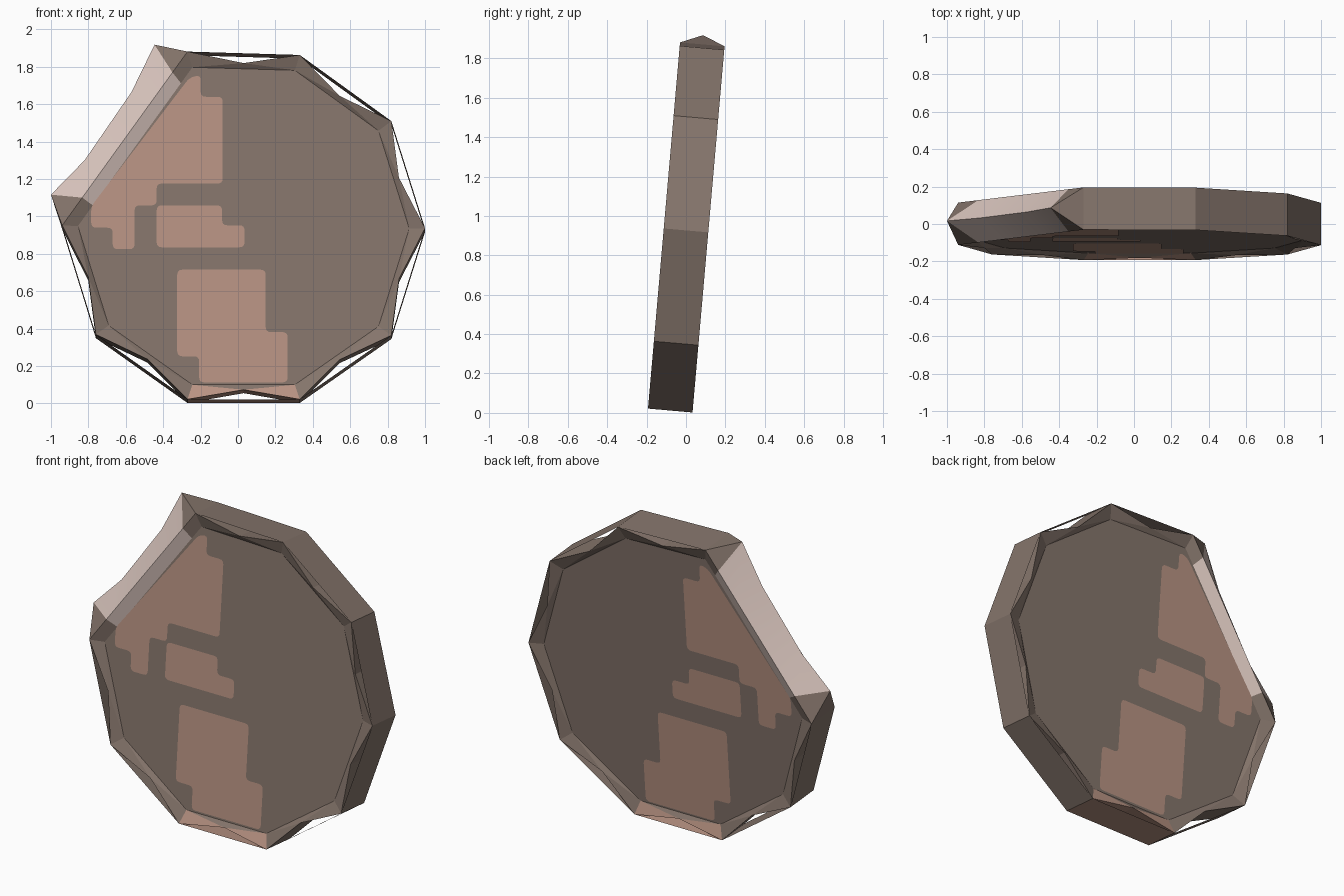
import bpy, bmesh, math
from mathutils import Vector

cube = bpy.data.objects.get("Cube")
if cube:
    bpy.data.objects.remove(cube, do_unlink=True)


def material(name, rgb):
    m = bpy.data.materials.new(name)
    m.use_nodes = True
    m.diffuse_color = (*rgb, 1)
    bsdf = m.node_tree.nodes["Principled BSDF"]
    bsdf.inputs["Base Color"].default_value = (*rgb, 1)
    bsdf.inputs["Roughness"].default_value = 0.8
    return m


GREY = material("brown grey", (0.235, 0.178, 0.148))
PINK = material("dusty pink", (0.48, 0.29, 0.225))
PALE = material("pale edge", (0.72, 0.58, 0.53))
MATS = [GREY, PINK, PALE]

HALF = 0.1135     # half thickness at the rim
RECESS = 0.03     # how far the faces sit below the rim
CENTER = Vector((0.03, 0.94))

# Rim corners, from the top right clockwise; the blade spans the last two
CORNERS = [Vector(p) for p in (
    (0.33, 1.86), (0.82, 1.505), (1.0, 0.93), (0.82, 0.355), (0.33, 0.012),
    (-0.27, 0.012), (-0.76, 0.36), (-0.94, 0.945), (-0.27, 1.878))]
INNER = [CENTER + (c - CENTER) * 0.913 for c in CORNERS]
RIDGE = [Vector(p) for p in ((-1.0, 1.12), (-0.82, 1.305), (-0.57, 1.67), (-0.446, 1.925))]
BOTTOM = 4        # index of the bottom edge


def at(p, d):
    """Point of the disc plane at depth d."""
    return Vector((p.x, d, p.y))


class Part:
    """Collects faces, each turned towards a given direction."""

    def __init__(self, name):
        self.name, self.bm = name, bmesh.new()

    def face(self, pts, ref, mat=0):
        f = self.bm.faces.new([self.bm.verts.new(p) for p in pts])
        f.normal_update()
        if f.normal.dot(ref) < 0:
            f.normal_flip()
        f.material_index = mat

    def finish(self, smooth=None):
        bmesh.ops.remove_doubles(self.bm, verts=self.bm.verts, dist=1e-5)
        me = bpy.data.meshes.new(self.name)
        self.bm.to_mesh(me)
        self.bm.free()
        for m in MATS:
            me.materials.append(m)
        ob = bpy.data.objects.new(self.name, me)
        bpy.context.collection.objects.link(ob)
        # The whole model leans back five degrees
        ob.rotation_euler.x = math.radians(-5)
        ob.location.y = -0.081
        if smooth:
            bpy.ops.object.select_all(action='DESELECT')
            ob.select_set(True)
            bpy.context.view_layer.objects.active = ob
            bpy.ops.object.shade_smooth_by_angle(angle=math.radians(smooth))
        return ob


def outward(p):
    return at(p - CENTER, 0)


# Notches: the middle of each rim edge pulled in
edges = [(i, (i + 1) % 9) for i in range(9) if i != 7]
notch = {}
for a, b in edges:
    mid = (CORNERS[a] + CORNERS[b]) / 2
    notch[a] = mid - (mid - CENTER).normalized() * 0.052

# Blade edge points along the rim chord and the inner crease
crest = [CORNERS[7].lerp(CORNERS[8], t) for t in (0.16, 0.37, 0.70, 0.88)]
crease = [INNER[7].lerp(INNER[8], t) for t in (0.13, 0.37, 0.70, 0.90)]

# Disc: recessed faces, sloped rim and notched wall
body = Part("disc_body")
for s in (-1, 1):
    ref = Vector((0, s, 0))
    rim, floor, dip = s * HALF, s * (HALF - RECESS), s * (HALF - 0.008)
    outline = INNER[:8] + crease + INNER[8:]
    body.face([at(p, floor) for p in outline], ref)
    for a, b in edges:
        ca, cb = at(CORNERS[a], rim), at(CORNERS[b], rim)
        ia, ib = at(INNER[a], floor), at(INNER[b], floor)
        m = at(notch[a], dip)
        edge_mat = 1 if a == BOTTOM else 0
        body.face([ca, m, ia], ref, edge_mat)
        body.face([m, ib, ia], ref)
        body.face([m, cb, ib], ref, edge_mat)
    # Rim ends beside the blade
    for k, e in ((7, 0), (8, 3)):
        body.face([at(CORNERS[k], rim), at(crest[e], rim),
                   at(crease[e], floor), at(INNER[k], floor)], ref)
        body.face([at(CORNERS[k], rim), at(crest[e], rim), at(RIDGE[e], 0)], ref)
for a, b in edges:
    m = notch[a]
    for k in (a, b):
        body.face([at(CORNERS[k], -HALF), at(m, -HALF + 0.008),
                   at(m, HALF - 0.008), at(CORNERS[k], HALF)],
                  outward(m), 1 if a == BOTTOM else 0)
for k, e in ((7, 0), (8, 3)):
    body.face([at(CORNERS[k], -HALF), at(RIDGE[e], 0), at(CORNERS[k], HALF)],
              Vector((-0.3, 0, -1)) if k == 7 else Vector((0.2, 0, 1)))
body.finish()

# Blade: inner bevel strip and two flanks meeting in a ridge
blade = Part("blade")
for s in (-1, 1):
    ref = Vector((0, s, 0))
    for i in range(3):
        j = i + 1
        c0, c1 = at(crest[i], s * HALF), at(crest[j], s * HALF)
        blade.face([at(crease[i], s * (HALF - RECESS)), at(crease[j], s * (HALF - RECESS)),
                    c1, c0], ref, 2)
        blade.face([c0, c1, at(RIDGE[j], 0), at(RIDGE[i], 0)], ref, 2)
blade.finish(smooth=25)

# Outer band: straight plates bridging the notches
band = Part("outer_band")
for a, b in edges:
    p, q = CORNERS[a], CORNERS[b]
    band.face([at(p, -HALF), at(q, -HALF), at(q, HALF), at(p, HALF)],
              outward((p + q) / 2), 1 if a == BOTTOM else 0)
band.finish()


# Painted patches with rounded corners, the same on both faces
def rounded(pts, r=0.028, steps=4):
    out = []
    for i, p in enumerate(pts):
        u, v = pts[i - 1] - p, pts[(i + 1) % len(pts)] - p
        k = min(r, u.length * 0.45, v.length * 0.45)
        a, b = p + u.normalized() * k, p + v.normalized() * k
        for n in range(steps + 1):
            t = n / steps
            out.append(a * (1 - t) ** 2 + p * 2 * t * (1 - t) + b * t * t)
    return out


PATCHES = {
    "upper_patch": [(-0.785, 1.05), (-0.785, 0.935), (-0.67, 0.935), (-0.67, 0.82),
                    (-0.553, 0.82), (-0.553, 1.055), (-0.435, 1.055), (-0.435, 1.172),
                    (-0.082, 1.172), (-0.082, 1.638), (-0.2, 1.638), (-0.2, 1.755),
                    (-0.26, 1.74)],
    "middle_patch": [(-0.435, 1.055), (-0.085, 1.055), (-0.085, 0.948),
                     (0.035, 0.948), (0.035, 0.83), (-0.435, 0.83)],
    "lower_patch": [(-0.325, 0.71), (0.148, 0.71), (0.148, 0.375), (0.265, 0.375),
                    (0.265, 0.105), (-0.208, 0.105), (-0.208, 0.245), (-0.325, 0.245)],
}
for name, pts in PATCHES.items():
    shape = rounded([Vector(p) for p in pts])
    for side, s in (("front", -1), ("back", 1)):
        patch = Part(side + "_" + name)
        patch.face([at(p, s * (HALF - RECESS + 0.003)) for p in shape], Vector((0, s, 0)), 1)
        patch.finish()
